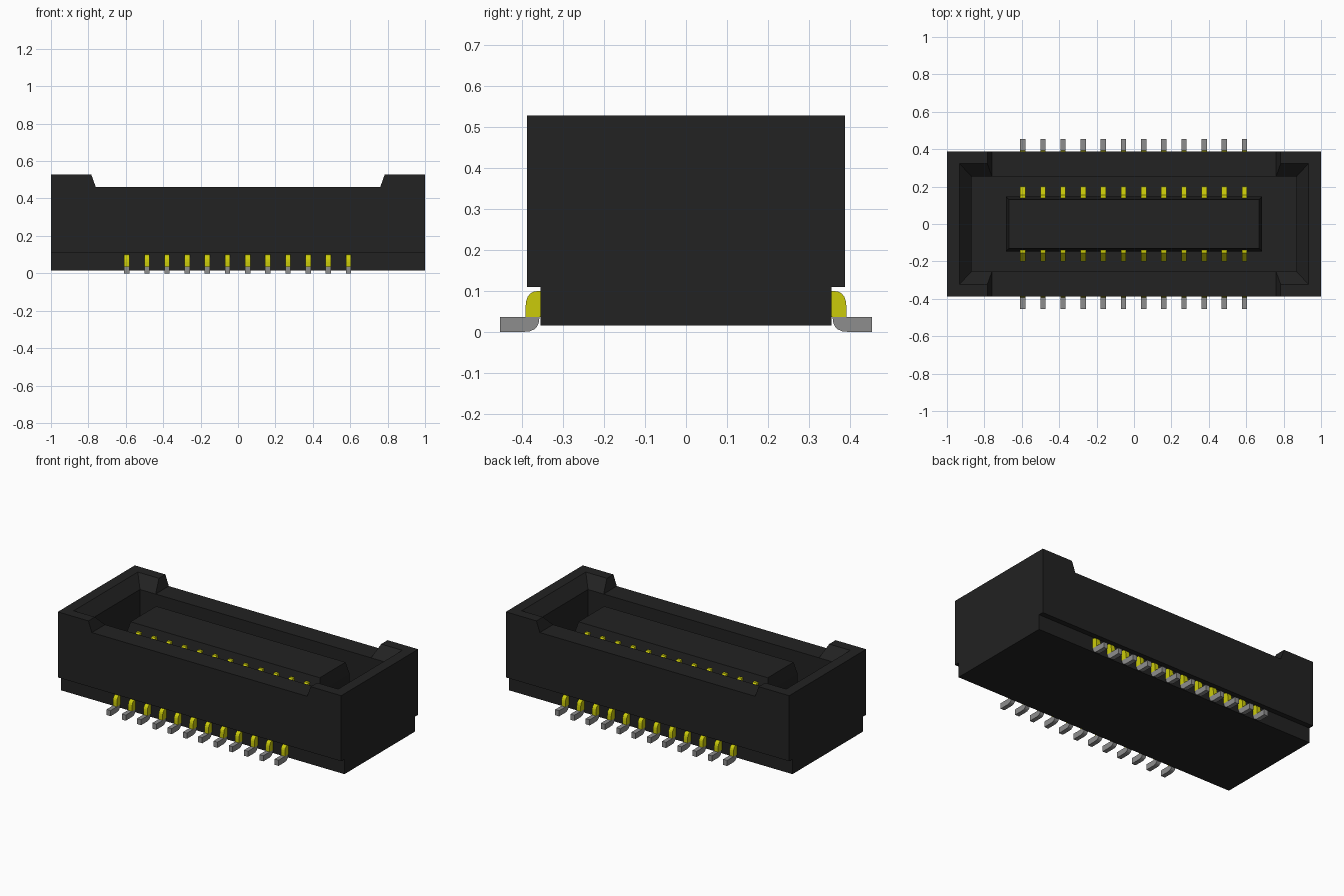
import bpy
import bmesh
from mathutils import Vector

cube = bpy.data.objects.get("Cube")
if cube:
    bpy.data.objects.remove(cube, do_unlink=True)


def material(name, color):
    m = bpy.data.materials.new(name)
    m.use_nodes = True
    m.diffuse_color = (*color, 1)
    m.node_tree.nodes["Principled BSDF"].inputs["Base Color"].default_value = (*color, 1)
    return m


BLACK = material("black plastic", (0.016, 0.016, 0.016))
GOLD = material("yellow contact", (0.6, 0.6, 0.003))
TIN = material("grey solder", (0.27, 0.27, 0.27))


def loft(name, rings, mat):
    """Closed solid through a list of matching rings of points."""
    bm = bmesh.new()
    rows = [[bm.verts.new(p) for p in ring] for ring in rings]
    n = len(rows[0])
    for a, b in zip(rows, rows[1:]):
        for i in range(n):
            j = (i + 1) % n
            bm.faces.new((a[i], a[j], b[j], b[i]))
    bm.faces.new(rows[0][::-1])
    bm.faces.new(rows[-1])
    bmesh.ops.recalc_face_normals(bm, faces=bm.faces)
    mesh = bpy.data.meshes.new(name)
    bm.to_mesh(mesh)
    bm.free()
    mesh.materials.append(mat)
    obj = bpy.data.objects.new(name, mesh)
    bpy.context.collection.objects.link(obj)
    return obj


def prism_x(name, profile, x, half, mat):
    return loft(name, [[(x + s * half, y, z) for y, z in profile] for s in (-1, 1)], mat)


def rect(hx, hy, z):
    return [(-hx, -hy, z), (hx, -hy, z), (hx, hy, z), (-hx, hy, z)]


def arc(p0, p1, p2, steps=5):
    """Quarter bend from p0 to p2 with corner p1."""
    a, b, c = Vector(p0), Vector(p1), Vector(p2)
    ts = [i / steps for i in range(steps + 1)]
    return [tuple(a * (1 - t) ** 2 + b * 2 * t * (1 - t) + c * t * t) for t in ts]


def cut(obj, cutter):
    cutter.hide_render = True
    mod = obj.modifiers.new("cut", "BOOLEAN")
    mod.operation = "DIFFERENCE"
    mod.solver = "EXACT"
    mod.object = cutter
    bpy.context.view_layer.objects.active = obj
    bpy.ops.object.modifier_apply(modifier=mod.name)
    bpy.data.objects.remove(cutter, do_unlink=True)


# Housing with stepped base
half = [(0.355, 0.015), (0.355, 0.11), (0.388, 0.11), (0.388, 0.528)]
outline = half + [(-y, z) for y, z in reversed(half)]
housing = prism_x("housing", outline, 0, 1, BLACK)

# Cavity with flared mouth, then the lowered long walls
FLOOR, RIM = 0.12, 0.46
cut(housing, loft("cavity_cutter", [rect(0.87, 0.255, FLOOR), rect(0.87, 0.255, RIM),
                                    rect(0.935, 0.325, 0.53), rect(1.0, 0.395, 0.6)], BLACK))
notch = [(-0.76, RIM), (0.76, RIM), (0.81, 0.6), (-0.81, 0.6)]
cut(housing, loft("notch_cutter", [[(x, y, z) for x, z in notch] for y in (-0.5, 0.5)], BLACK))

# Central tongue
loft("tongue", [rect(0.685, 0.147, FLOOR - 0.01), rect(0.685, 0.147, 0.38),
                rect(0.668, 0.13, 0.455)], BLACK)

# Contact and leg profiles, on the +y side
contact = [(0.14, FLOOR - 0.01), (0.2, FLOOR - 0.01), (0.2, 0.365), (0.155, 0.415), (0.14, 0.415)]
leg = ([(0.35, 0.036)] + [(0.35, 0.1)]
       + arc((0.36, 0.1), (0.392, 0.1), (0.392, 0.06)) + [(0.392, 0.036)])
foot = ([(0.392, 0.036), (0.455, 0.036), (0.455, 0)]
        + arc((0.395, 0), (0.358, 0), (0.358, 0.036)))

# Two rows of twelve pins
for side, label in ((-1, "front"), (1, "back")):
    for i in range(12):
        x = -0.595 + i * 0.1078
        for part, profile, mat in (("contact", contact, GOLD), ("leg", leg, GOLD),
                                   ("foot", foot, TIN)):
            prism_x(f"{label}_{part}_{i + 1}", [(side * y, z) for y, z in profile],
                    x, 0.014, mat)
